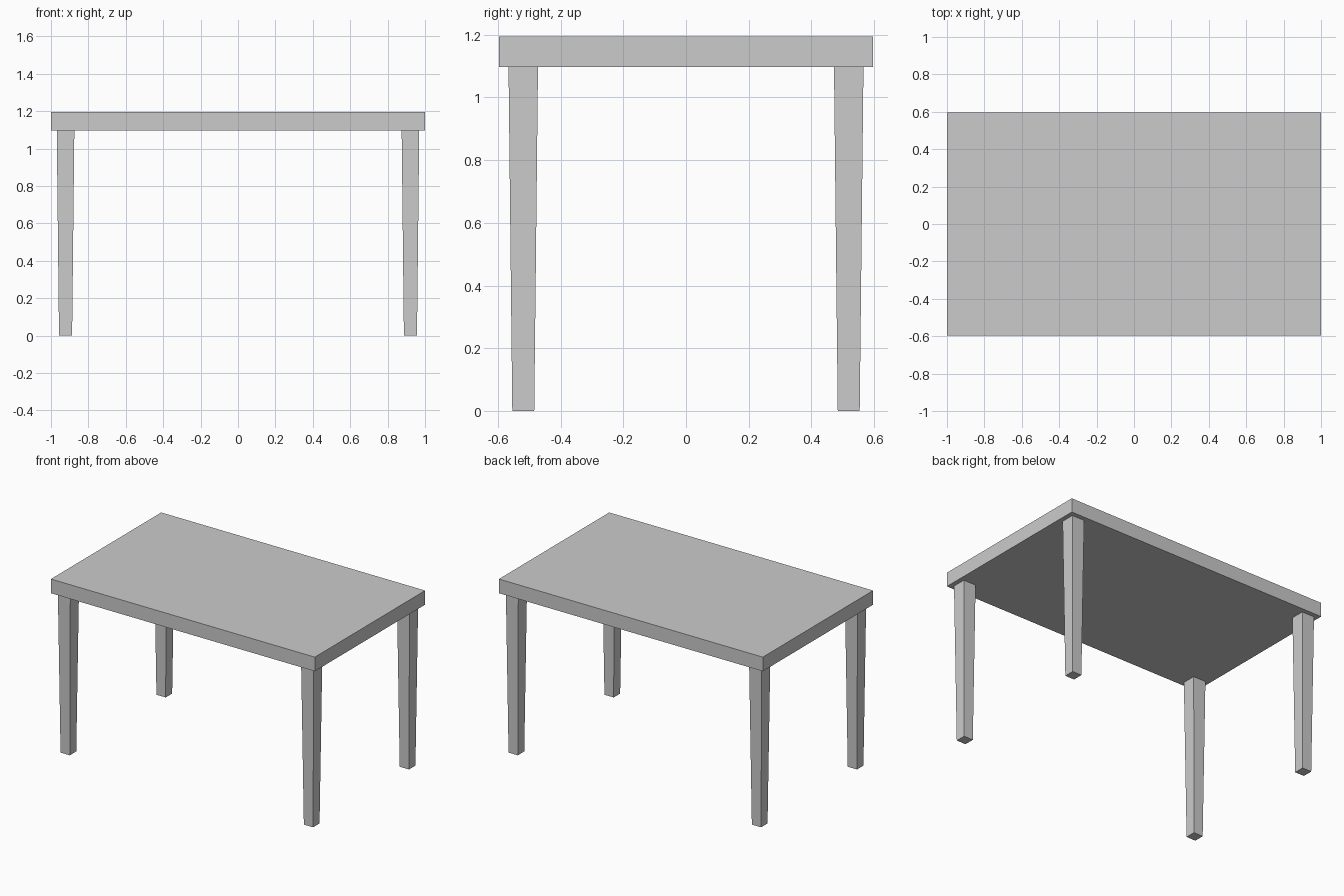
import bpy, bmesh
from mathutils import Matrix, Vector

if "Cube" in bpy.data.objects:
    bpy.data.objects.remove(bpy.data.objects["Cube"])

HALF_X, HALF_Y = 1.0, 0.597
HEIGHT, LEG_TOP = 1.194, 1.097


def tapered_box(name, center, bottom, top, z0, z1):
    """Box from z0 to z1 with half sizes (x, y) at the bottom and top."""
    bm = bmesh.new()
    bmesh.ops.create_cube(bm, size=2)
    for v in bm.verts:
        half, z = (top, z1) if v.co.z > 0 else (bottom, z0)
        v.co = Vector((v.co.x * half[0], v.co.y * half[1], z))
    mesh = bpy.data.meshes.new(name)
    bm.to_mesh(mesh)
    bm.free()
    obj = bpy.data.objects.new(name, mesh)
    obj.location = (center[0], center[1], 0)
    bpy.context.collection.objects.link(obj)
    return obj


# Table top slab
tapered_box("table_top", (0, 0), (HALF_X, HALF_Y), (HALF_X, HALF_Y), LEG_TOP, HEIGHT)

# Four legs, narrowing towards the floor
for side, sx in (("left", -1), ("right", 1)):
    for end, sy in (("front", -1), ("back", 1)):
        tapered_box(f"{end}_{side}_leg", (sx * 0.922, sy * 0.519),
                    (0.035, 0.035), (0.047, 0.047), 0, LEG_TOP)
